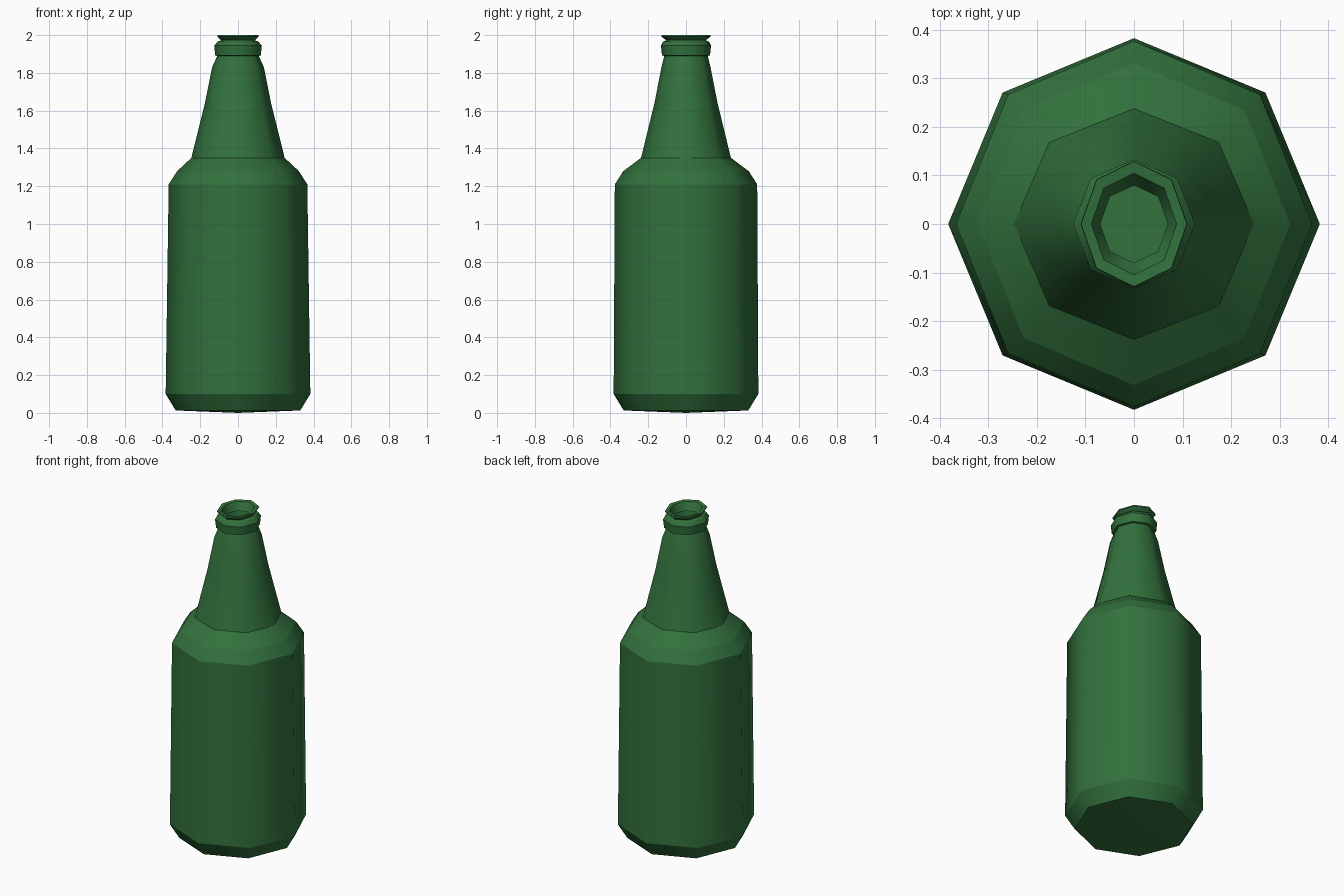
import bpy, bmesh, math

cube = bpy.data.objects.get("Cube")
if cube:
    bpy.data.objects.remove(cube, do_unlink=True)

SIDES = 8

glass = bpy.data.materials.new("green glass")
glass.use_nodes = True
colour = (0.032, 0.165, 0.046, 1)
glass.diffuse_color = colour
bsdf = glass.node_tree.nodes["Principled BSDF"]
bsdf.inputs["Base Color"].default_value = colour
bsdf.inputs["Roughness"].default_value = 0.6


def lathe(name, profile, floor_z=None):
    """Turn rows of (x radius, y radius, z, crisp ring) into an eight-sided shell."""
    bm = bmesh.new()
    rings = []
    for rx, ry, z, crisp in profile:
        angles = [math.tau * i / SIDES for i in range(SIDES)]
        rings.append([bm.verts.new((rx * math.cos(a), ry * math.sin(a), z)) for a in angles])
    for low, high in zip(rings, rings[1:]):
        for i in range(SIDES):
            j = (i + 1) % SIDES
            bm.faces.new((low[i], low[j], high[j], high[i]))
    if floor_z is not None:
        centre = bm.verts.new((0, 0, floor_z))
        for i in range(SIDES):
            bm.faces.new((centre, rings[0][(i + 1) % SIDES], rings[0][i]))
    for face in bm.faces:
        face.smooth = True
    # Crisp rings, smooth around the axis
    for ring, row in zip(rings, profile):
        for i in range(SIDES):
            edge = bm.edges.get((ring[i], ring[(i + 1) % SIDES]))
            edge.smooth = not row[3]
    mesh = bpy.data.meshes.new(name)
    bm.to_mesh(mesh)
    bm.free()
    mesh.materials.append(glass)
    obj = bpy.data.objects.new(name, mesh)
    bpy.context.collection.objects.link(obj)
    return obj


# Body with chamfered base and shoulder
lathe("bottle_body", [
    (0.33, 0.33, 0.013, True),
    (0.383, 0.383, 0.10, True),
    (0.367, 0.377, 1.21, True),
    (0.322, 0.332, 1.28, True),
    (0.247, 0.238, 1.35, True),
], floor_z=0.0)

# Tapering neck
lathe("bottle_neck", [
    (0.247, 0.238, 1.35, True),
    (0.175, 0.167, 1.64, False),
    (0.137, 0.130, 1.83, False),
    (0.110, 0.115, 1.89, True),
])

# Collar, groove and flared mouth, open to the inside
lathe("bottle_mouth", [
    (0.110, 0.115, 1.89, True),
    (0.121, 0.127, 1.893, True),
    (0.126, 0.133, 1.945, True),
    (0.108, 0.122, 1.965, True),
    (0.090, 0.106, 1.973, True),
    (0.110, 0.130, 1.992, True),
    (0.109, 0.129, 2.0, True),
    (0.088, 0.105, 1.997, True),
    (0.070, 0.080, 1.95, True),
])
